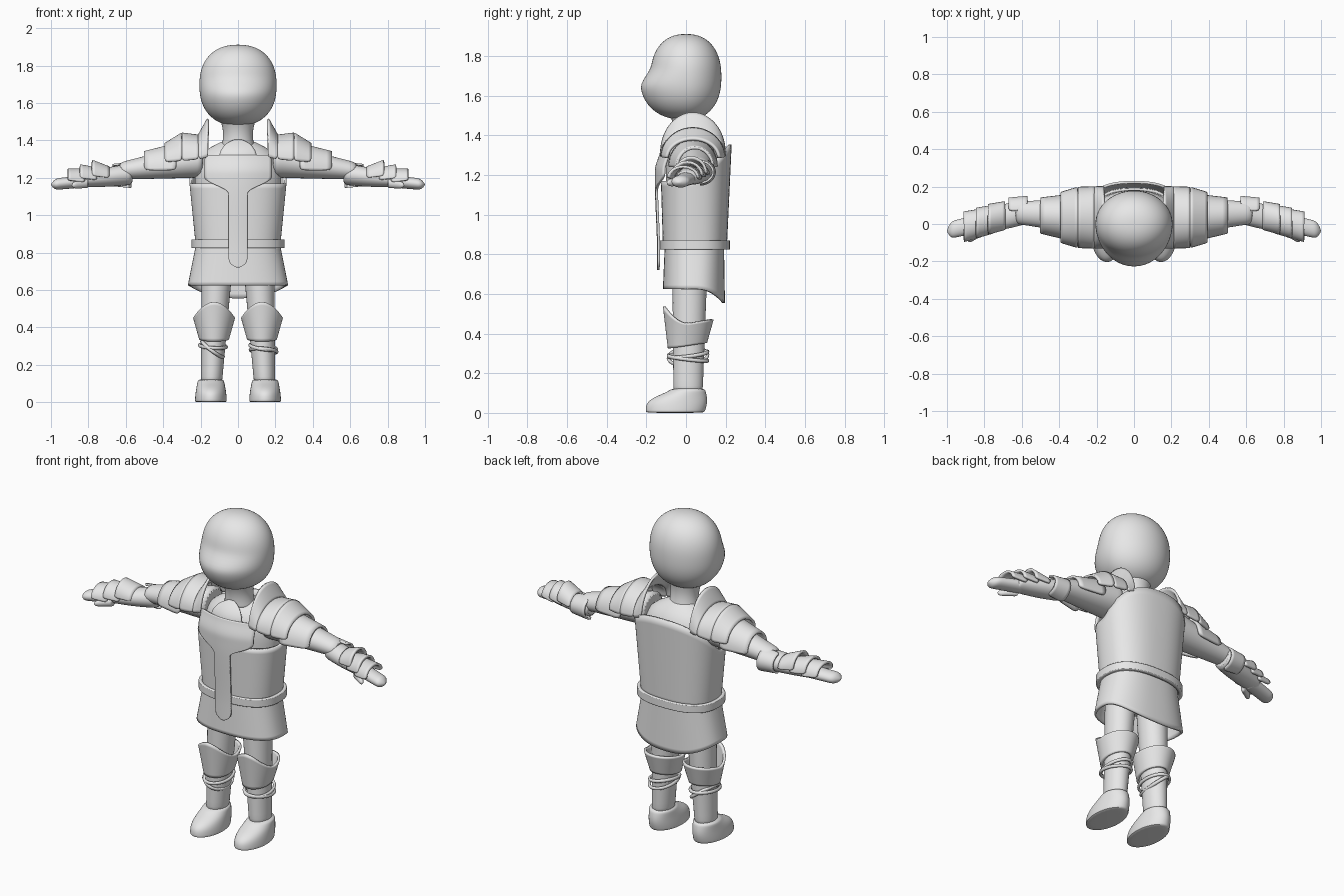
import bpy, bmesh, math
from math import sin, cos, pi, sqrt, copysign
from mathutils import Matrix, Vector

if "Cube" in bpy.data.objects:
    bpy.data.objects.remove(bpy.data.objects["Cube"])

GREY = (0.8, 0.8, 0.8, 1)
grey = bpy.data.materials.new("plain grey")
grey.use_nodes = True
grey.diffuse_color = GREY
grey.node_tree.nodes["Principled BSDF"].inputs["Base Color"].default_value = GREY


def steps(count):
    """Evenly spaced fractions from zero to one."""
    return [i / (count - 1) for i in range(count)]


def turn(count):
    """Evenly spaced angles round a circle."""
    return [2 * pi * i / count for i in range(count)]


def blend(a, b, u):
    return Vector(a).lerp(Vector(b), u)


def ease(value):
    value = min(1, max(0, value))
    return value * value * (3 - 2 * value)


def power(value, squareness):
    """Superellipse coordinate; a squareness of two is a plain ellipse."""
    return copysign(abs(value) ** (2 / squareness), value)


def surface(name, rows, closed=True, cap=True, thick=0, mirror=False, smooth=1):
    """Skin rows of points; optional end caps, thickness and mirrored copy."""
    mesh = bpy.data.meshes.new(name)
    bm = bmesh.new()
    grid = [[bm.verts.new(point) for point in row] for row in rows]
    count = len(rows[0])
    for low, high in zip(grid, grid[1:]):
        for i in range(count if closed else count - 1):
            j = (i + 1) % count
            bm.faces.new((low[i], low[j], high[j], high[i]))
    if closed and cap:
        bm.faces.new(grid[0])
        bm.faces.new(grid[-1])
    bmesh.ops.recalc_face_normals(bm, faces=bm.faces)
    bm.to_mesh(mesh)
    bm.free()
    mesh.shade_smooth()
    mesh.set_sharp_from_angle(angle=math.radians(60))
    mesh.materials.append(grey)
    part = bpy.data.objects.new(name, mesh)
    bpy.context.collection.objects.link(part)
    if mirror:
        part.modifiers.new("mirror", "MIRROR").use_mirror_merge = False
    if smooth:
        subdivision = part.modifiers.new("smooth", "SUBSURF")
        subdivision.levels = subdivision.render_levels = smooth
    if thick:
        solid = part.modifiers.new("thickness", "SOLIDIFY")
        solid.thickness, solid.offset = thick, 0


def tube(name, start, end, start_size, end_size, bulge=0, rounded=0, mirror=True):
    """Tapered oval limb, upright or sideways, with an optional rounded end."""
    sideways = abs(end[0] - start[0]) > abs(end[2] - start[2])
    rows = []
    for u in steps(13):
        scale = 1 + bulge * sin(pi * u)
        if rounded and u > 1 - rounded:
            scale *= max(.1, sqrt(max(0, 1 - ((u - 1 + rounded) / rounded) ** 2)))
        a, b = blend(start_size, end_size, u) * scale
        centre = blend(start, end, u)
        rows.append([centre + (Vector((0, a * cos(t), b * sin(t))) if sideways
                               else Vector((a * cos(t), b * sin(t), 0)))
                     for t in turn(24)])
    surface(name, rows, mirror=mirror)


def shell(name, x, bottom, top, low, high, squareness=2, thick=.014, mirror=False):
    """Open tube between two rims; each oval is front, back, half width."""
    rows = []
    for u in steps(7):
        front, back, half = blend(bottom, top, u)
        middle, depth = (front + back) / 2, (back - front) / 2
        rows.append([(x + half * power(cos(t), squareness),
                      middle + depth * power(sin(t), squareness),
                      low(t) + (high(t) - low(t)) * u) for t in turn(40)])
    surface(name, rows, cap=False, thick=thick, mirror=mirror)


def arch(name, inner, outer):
    """Plate arched over an arm; each end is x, y, half depth, bottom, top."""
    rows = []
    for u in steps(4):
        x, y, depth, low, high = blend(inner, outer, u)
        rows.append([(x, y - depth * cos(pi * v), low + (high - low) * sin(pi * v))
                     for v in steps(15)])
    surface(name, rows, closed=False, thick=.014, mirror=True)


def strap(name, x, z, pitch, roll):
    """Thin tilted band wound round a shin."""
    tilt = Matrix.Rotation(roll, 3, 'Y') @ Matrix.Rotation(pitch, 3, 'X')
    rows = []
    for t in turn(32):
        middle = Vector((.072 * cos(t), .1 * sin(t), 0))
        outward = Vector((cos(t), sin(t), 0)) * .008
        upward = Vector((0, 0, .01))
        rows.append([Vector((x, .01, z)) + tilt @ (middle + outward * cos(a) + upward * sin(a))
                     for a in turn(8)])
    surface(name, rows + rows[:1], cap=False, smooth=0)


# Head: squarish egg whose lower front pushes forward
rows = []
for u in steps(25):
    lift = pi * (u * .96 + .02 - .5)
    reach, z = power(cos(lift), 2.3), 1.695 + .217 * power(sin(lift), 2.3)
    muzzle = .055 * ease((1.75 - z) / .11)
    rows.append([(.208 * reach * cos(t),
                  reach * (.18 * sin(t) + muzzle * min(0, sin(t))), z) for t in turn(32)])
surface("head", rows)

# Neck and the body under the armour
tube("neck", (0, .02, 1.36), (0, 0, 1.52), (.09, .08), (.1, .09), bulge=-.15, mirror=False)
tube("torso", (0, .04, .7), (0, .04, 1.42), (.2, .12), (.25, .155), rounded=.3, mirror=False)

# Breastplate rising into a rounded back plate, with belt and skirt
shell("breastplate", 0, (-.11, .2, .22), (-.12, .224, .254), lambda t: .84,
      lambda t: 1.17 + .185 * max(0, sin(t)) ** .8, squareness=2.5)
shell("belt", 0, (-.122, .212, .238), (-.122, .212, .238), lambda t: .825,
      lambda t: .87, squareness=2.5, thick=.022)
shell("skirt", 0, (-.11, .19, .262), (-.1, .185, .215),
      lambda t: .625 - .07 * max(0, sin(t)) ** 2, lambda t: .86, squareness=2.5)

# Tabard: wide bib easing into a hanging strip with a rounded end
rows = []
for u in steps(41):
    z = .72 + .6 * u
    half = .05 + .13 * ease((z - 1.12) / .08)
    half *= sqrt(max(.02, 1 - max(0, (.77 - z) / .05) ** 2))
    y = -.14 - .012 * ease((z - .8) / .4) + .03 * ease((z - 1.22) / .12)
    rows.append([(half * v, y + 1.3 * (half * v) ** 2, z)
                 for v in [2 * s - 1 for s in steps(11)]])
surface("tabard", rows, closed=False, thick=.012)

# Domed panel at the throat
rows = []
for u in steps(8):
    half = .1 * sqrt(max(.03, 1 - u * u))
    rows.append([(half * v, -.125 + .07 * u * u + 2 * (half * v) ** 2, 1.3 + .1 * u)
                 for v in [2 * s - 1 for s in steps(9)]])
surface("throat_panel", rows, closed=False, thick=.014)

# Shoulder armour: upright collar, main plate, sleeve plate
arch("shoulder_collar", (.16, .035, .16, 1.31, 1.515), (.21, .035, .16, 1.3, 1.425))
arch("shoulder_plate", (.21, .035, .16, 1.3, 1.425), (.3, .035, .157, 1.29, 1.436))
arch("shoulder_edge", (.3, .035, .157, 1.29, 1.436), (.39, .035, .13, 1.285, 1.38))
arch("sleeve_plate", (.33, .035, .12, 1.24, 1.38), (.5, .045, .09, 1.24, 1.337))

# Arms, gauntlets and hands
tube("arm", (.18, .04, 1.3), (.64, .06, 1.235), (.11, .1), (.058, .045))
tube("gauntlet", (.56, .07, 1.22), (.86, 0, 1.185), (.066, .056), (.054, .035), bulge=.12)
tube("hand", (.8, .01, 1.185), (1, -.036, 1.163), (.05, .035), (.046, .03), rounded=.2)
tube("thumb", (.8, -.03, 1.17), (.89, -.09, 1.16), (.025, .025), (.018, .018), rounded=.3)

# Overlapping flared plates down the back of each hand
for i, place in enumerate(("inner", "middle", "outer")):
    x, y, drop = .69 + .065 * i, .045 - .02 * i, .012 * i
    arch("hand_plate_" + place, (x, y, .07, 1.2 - drop, 1.255 - drop / 2),
         (x + .09, y - .02, .075, 1.21 - drop, 1.29 - 2 * drop))

# Pointed cuff flare on the outside of the forearm
rows = [[(.57 + .1 * u, .07 + (.077 - .01 * u) * sin(pi * v),
          1.215 + (.065 - .01 * u) * cos(pi * v)) for v in steps(11)] for u in steps(4)]
surface("cuff_plate", rows, closed=False, thick=.01, mirror=True)

# Legs
tube("leg", (.11, .02, .76), (.143, .01, .08), (.085, .09), (.056, .074))

# Boots: the toe draws back to the ankle as the height rises
rows = []
for u in [0, .03] + steps(9)[1:]:
    toe = cos(pi / 2 * u * u) ** 2
    front, back = -.07 - .135 * toe, .094 + .014 * sin(pi * u)
    trim = .9 if u == 0 else 1
    half = .068 + .018 * cos(pi / 2 * u)
    rows.append([(.145 + trim * half * cos(t),
                  (front + back) / 2 + trim * (back - front) / 2 * sin(t), .126 * u)
                 for t in turn(24)])
surface("boot", rows, mirror=True)

# Knee guards peaking at the front
shell("knee_guard", .128, (-.085, .1, .074), (-.11, .133, .106),
      lambda t: .34 + .015 * sin(t),
      lambda t: .452 + .085 * max(0, -sin(t)) ** 2 + .02 * max(0, sin(t)), mirror=True)

# Shin straps, wound differently on each leg
strap("left_strap_upper", .134, .295, .12, .15)
strap("left_strap_lower", .137, .275, -.12, .08)
strap("right_strap_level", -.134, .3, .1, .06)
strap("right_strap_diagonal", -.136, .285, .1, .65)
